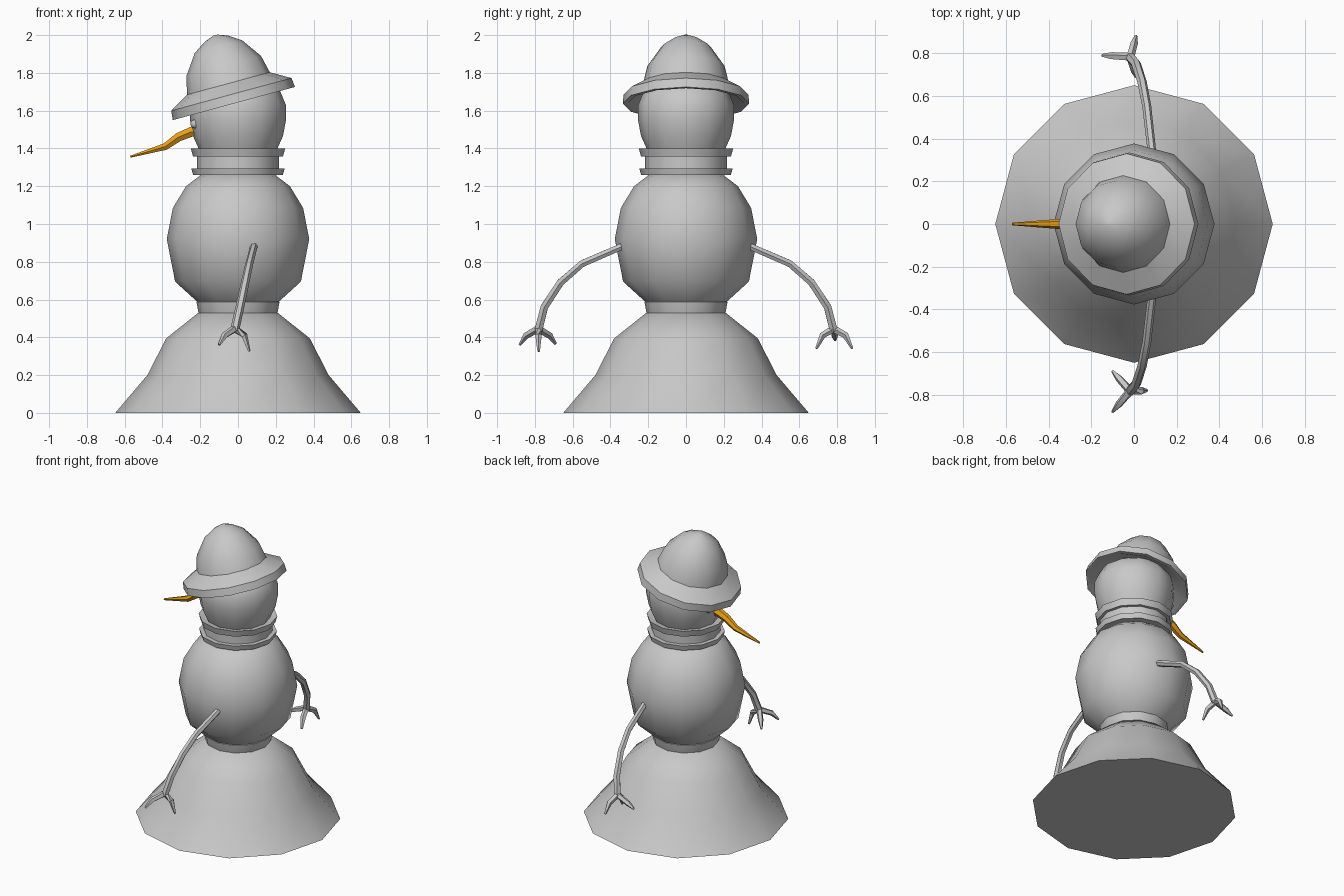
import bpy, bmesh, math
from mathutils import Vector, Matrix

if "Cube" in bpy.data.objects:
    bpy.data.objects.remove(bpy.data.objects["Cube"])

SIDES = 12


def material(name, rgb):
    m = bpy.data.materials.new(name)
    m.diffuse_color = (*rgb, 1)
    m.use_nodes = True
    m.node_tree.nodes["Principled BSDF"].inputs["Base Color"].default_value = m.diffuse_color
    return m


GREY = material("snow_grey", (0.58, 0.58, 0.58))
ORANGE = material("carrot_orange", (0.8, 0.34, 0.01))


def finish(bm, name, mat, angle=42):
    bmesh.ops.recalc_face_normals(bm, faces=bm.faces)
    me = bpy.data.meshes.new(name)
    bm.to_mesh(me)
    bm.free()
    me.materials.append(mat)
    for p in me.polygons:
        p.use_smooth = True
    me.set_sharp_from_angle(angle=math.radians(angle))
    ob = bpy.data.objects.new(name, me)
    bpy.context.collection.objects.link(ob)
    return ob


def skin(bm, rings, cap=True):
    """Join rings of equal size into a tube, with flat end caps."""
    rows = [[bm.verts.new(p) for p in r] for r in rings]
    n = len(rows[0])
    for a, b in zip(rows, rows[1:]):
        for i in range(n):
            j = (i + 1) % n
            bm.faces.new((a[i], a[j], b[j], b[i]))
    if cap:
        bm.faces.new(rows[0])
        bm.faces.new(rows[-1])


def lathe(name, profile, mat=GREY):
    bm = bmesh.new()
    skin(bm, [[(r * math.cos(i * math.tau / SIDES),
                r * math.sin(i * math.tau / SIDES), z)
               for i in range(SIDES)] for r, z in profile])
    return finish(bm, name, mat)


def tube(bm, path, radii, n=6):
    pts = [Vector(p) for p in path]
    rings = []
    for i, p in enumerate(pts):
        t = (pts[min(i + 1, len(pts) - 1)] - pts[max(i - 1, 0)]).normalized()
        ref = Vector((1, 0, 0)) if abs(t.x) < 0.8 else Vector((0, 1, 0))
        u = (ref - t * ref.dot(t)).normalized()
        v = t.cross(u)
        rings.append([p + radii[i] * (u * math.cos(k * math.tau / n) + v * math.sin(k * math.tau / n))
                      for k in range(n)])
    skin(bm, rings)


# stacked snow body
lathe("base", [(0.65, 0), (0.48, 0.2), (0.38, 0.395), (0.21, 0.53)])
lathe("waist", [(0.205, 0.52), (0.21, 0.535), (0.22, 0.587), (0.2, 0.6)])
lathe("torso", [(0.21, 0.583), (0.333, 0.695), (0.377, 0.92), (0.345, 1.085),
                (0.275, 1.2), (0.19, 1.265)])
lathe("head", [(0.2, 1.38), (0.238, 1.465), (0.254, 1.55), (0.254, 1.63),
               (0.22, 1.71), (0.13, 1.77)])

# scarf with flared lower and upper rims
lathe("scarf", [(0.19, 1.26), (0.238, 1.26), (0.247, 1.295), (0.218, 1.295),
                (0.218, 1.357), (0.238, 1.357), (0.25, 1.4), (0.2, 1.39)])

# tilted hat, hollow below the brim
hat = lathe("hat", [(0.23, 0.0), (0.31, -0.05), (0.335, -0.05), (0.33, 0), (0.227, 0.06),
                    (0.205, 0.155), (0.13, 0.262), (0.065, 0.305), (0.012, 0.325)])
hat.data.transform(Matrix.Translation((-0.035, 0, 1.686)) @ Matrix.Rotation(math.radians(-15.2), 4, 'Y'))

# crooked carrot nose
bm = bmesh.new()
tube(bm, [(-0.2, 0, 1.49), (-0.25, 0, 1.487), (-0.315, 0, 1.46), (-0.385, 0, 1.41), (-0.57, 0, 1.356)],
     [0.03, 0.03, 0.027, 0.021, 0.006])
finish(bm, "nose", ORANGE)

# eyes
bm = bmesh.new()
for y in (-0.08, 0.08):
    bmesh.ops.create_uvsphere(bm, u_segments=8, v_segments=5, radius=0.024,
                              matrix=Matrix.Translation((-0.228, y, 1.53)))
finish(bm, "eyes", GREY)

# twig arms, each with three fingers
TIPS = {
    -1: [(-0.1, -0.88, 0.36), (0.06, -0.78, 0.325), (-0.1, -0.69, 0.365)],
    1: [(-0.15, 0.79, 0.385), (0.01, 0.88, 0.34), (0.01, 0.69, 0.34)],
}
for s, tips in TIPS.items():
    bm = bmesh.new()
    tube(bm, [(0.085, s * 0.33, 0.885), (0.06, s * 0.55, 0.79), (0.038, s * 0.665, 0.69),
              (0.01, s * 0.75, 0.56), (-0.018, s * 0.782, 0.435)],
         [0.02, 0.021, 0.022, 0.023, 0.024])
    wrist = Vector((-0.018, s * 0.782, 0.445))
    for tip in tips:
        tip = Vector(tip)
        mid = wrist.lerp(tip, 0.65)
        mid.z = wrist.z - 0.035
        tube(bm, [wrist, mid, tip], [0.02, 0.018, 0.007], 5)
    finish(bm, "left_arm" if s > 0 else "right_arm", GREY)
